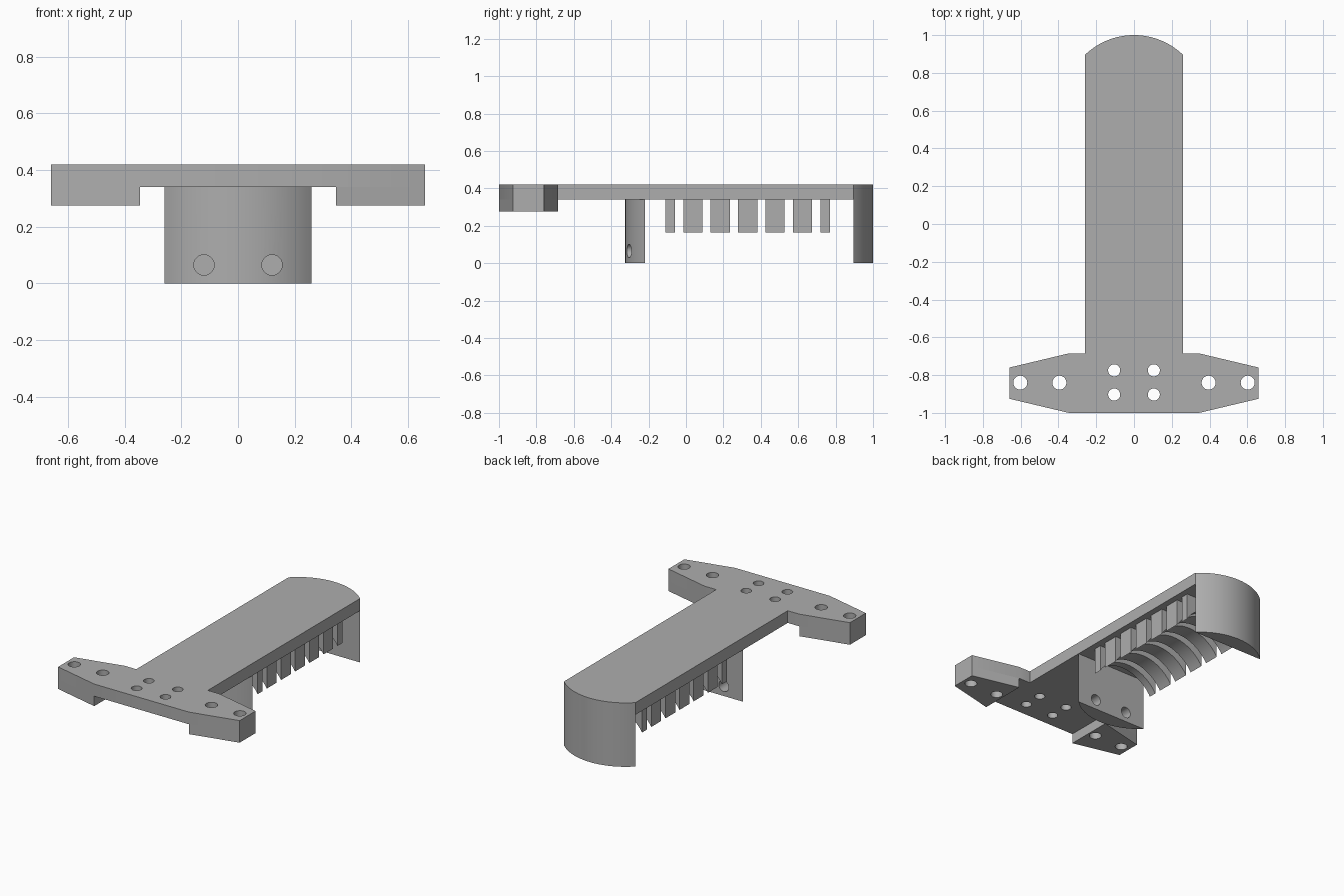
import bpy, bmesh
from math import sin, cos, asin, pi
from mathutils import Vector

if "Cube" in bpy.data.objects:
    bpy.data.objects.remove(bpy.data.objects["Cube"], do_unlink=True)

GREY = (0.42, 0.42, 0.42, 1)
grey = bpy.data.materials.new("plain grey")
grey.use_nodes = True
grey.diffuse_color = GREY
grey.node_tree.nodes["Principled BSDF"].inputs["Base Color"].default_value = GREY

HALF, UNDER, TOP = 0.26, 0.34, 0.42      # body half width, plate underside and top
BACK, RADIUS = 0.895, 0.374              # end chord and radius of the round ends


def prism(name, outline, lo, hi, axis="Z"):
    """Extrude a 2D outline between lo and hi along Z (x, y) or Y (x, z)."""
    bm = bmesh.new()
    place = (lambda a, b: (a, b, lo)) if axis == "Z" else (lambda a, b: (a, lo, b))
    face = bm.faces.new([bm.verts.new(place(a, b)) for a, b in outline])
    solid = bmesh.ops.extrude_face_region(bm, geom=[face])
    step = Vector((0, 0, hi - lo)) if axis == "Z" else Vector((0, hi - lo, 0))
    moved = [v for v in solid["geom"] if isinstance(v, bmesh.types.BMVert)]
    bmesh.ops.translate(bm, verts=moved, vec=step)
    bmesh.ops.recalc_face_normals(bm, faces=bm.faces)
    mesh = bpy.data.meshes.new(name)
    bm.to_mesh(mesh)
    bm.free()
    mesh.materials.append(grey)
    obj = bpy.data.objects.new(name, mesh)
    bpy.context.collection.objects.link(obj)
    return obj


def arc(half, radius, base, steps=32):
    """Arc from +half to -half that bulges up from its chord at base."""
    span = asin(half / radius)
    drop = radius * cos(span)
    angles = [span * (1 - 2 * i / steps) for i in range(steps + 1)]
    return [(radius * sin(t), base - drop + radius * cos(t)) for t in angles]


def circle(x, y, r, steps=40):
    return [(x + r * cos(2 * pi * i / steps), y + r * sin(2 * pi * i / steps))
            for i in range(steps)]


def drill(obj, holes, lo, hi, axis="Z"):
    """Cut round holes (a, b, radius) through an object."""
    bpy.context.view_layer.objects.active = obj
    for a, b, r in holes:
        cutter = prism("hole_cutter", circle(a, b, r), lo, hi, axis)
        cut = obj.modifiers.new("hole", "BOOLEAN")
        cut.operation, cut.solver, cut.object = "DIFFERENCE", "EXACT", cutter
        bpy.ops.object.modifier_apply(modifier=cut.name)
        bpy.data.objects.remove(cutter, do_unlink=True)


def smooth(obj):
    bpy.ops.object.select_all(action="DESELECT")
    obj.select_set(True)
    bpy.context.view_layer.objects.active = obj
    bpy.ops.object.shade_smooth_by_angle(angle=0.5)


# Top plate: tapered crossbar, long body and rounded back end
wing = [(0.345, -1), (0.66, -0.925), (0.66, -0.76), (0.345, -0.685)]
right_side = wing + [(HALF, -0.685)]
left_side = [(-x, y) for x, y in reversed(right_side)]
plate = prism("top_plate", right_side + arc(HALF, RADIUS, BACK) + left_side, UNDER, TOP)
wing_holes = [(s * x, -0.84, 0.037) for s in (-1, 1) for x in (0.395, 0.602)]
centre_holes = [(s * 0.105, y, 0.032) for s in (-1, 1) for y in (-0.775, -0.903)]
drill(plate, wing_holes + centre_holes, 0.2, 0.5)
smooth(plate)

# Thick pads under both crossbar ends
for side, s in (("left", 1), ("right", -1)):
    pad = prism(side + "_wing_pad", [(s * x, y) for x, y in wing], 0.275, UNDER)
    drill(pad, [h for h in wing_holes if h[0] * s > 0], 0.2, 0.5)
    smooth(pad)

# Rounded end stops below the plate
smooth(prism("back_stop", arc(HALF, RADIUS, BACK), 0, UNDER))
front_outline = [(x, -0.22 - (y - BACK)) for x, y in arc(HALF, RADIUS, BACK)]
front_stop = prism("front_stop", front_outline, 0, UNDER)
drill(front_stop, [(s * 0.12, 0.065, 0.036) for s in (-1, 1)], -0.5, 0, "Y")
smooth(front_stop)

# Row of ribs with an arched underside; the outer two are half as thick
RIB = 0.22
profile = [(-RIB, UNDER), (RIB, UNDER)] + arc(RIB, 0.26, 0.165)
for i in range(7):
    middle = 0.33 + (i - 3) * 0.1467
    lo, hi = middle - 0.051, middle + 0.051
    if i == 0:
        lo = middle
    if i == 6:
        hi = middle
    smooth(prism("cradle_rib_%d" % (i + 1), profile, lo, hi, "Y"))
